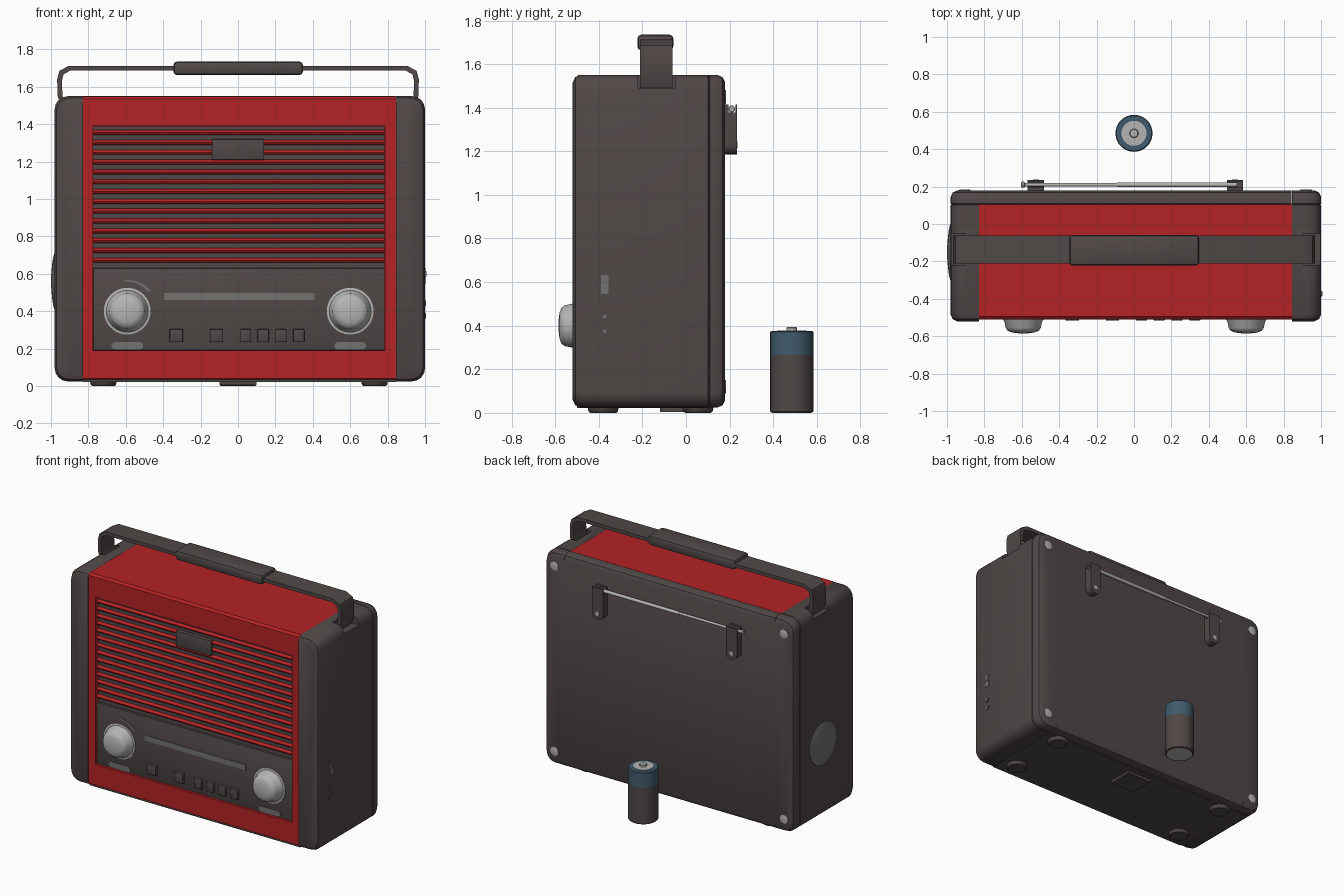
import bpy, bmesh
from math import sin, cos, pi, radians
from mathutils import Vector

default = bpy.data.objects.get("Cube")
if default:
    bpy.data.objects.remove(default, do_unlink=True)


def material(name, r, g, b):
    m = bpy.data.materials.new(name)
    m.use_nodes = True
    m.diffuse_color = (r, g, b, 1)
    node = next(n for n in m.node_tree.nodes if n.type == 'BSDF_PRINCIPLED')
    node.inputs["Base Color"].default_value = (r, g, b, 1)
    return m


DARK = material("dark warm grey", 0.08, 0.065, 0.063)
RED = material("red", 0.46, 0.016, 0.018)
SILVER = material("silver", 0.46, 0.46, 0.45)
GREY = material("mid grey", 0.17, 0.17, 0.165)
BLUE = material("slate blue", 0.052, 0.105, 0.15)
parts = []


def loft(name, rings, mat):
    """Skin a list of matching point rings and cap both ends."""
    bm = bmesh.new()
    loops = [[bm.verts.new(p) for p in ring] for ring in rings]
    n = len(loops[0])
    for a, b in zip(loops, loops[1:]):
        for i in range(n):
            j = (i + 1) % n
            bm.faces.new((a[i], a[j], b[j], b[i]))
    bm.faces.new(loops[0])
    bm.faces.new(loops[-1])
    bmesh.ops.recalc_face_normals(bm, faces=bm.faces)
    mesh = bpy.data.meshes.new(name)
    bm.to_mesh(mesh)
    bm.free()
    ob = bpy.data.objects.new(name, mesh)
    bpy.context.collection.objects.link(ob)
    mesh.materials.append(mat)
    parts.append(ob)
    return ob


def apply(ob, mod):
    bpy.context.view_layer.objects.active = ob
    bpy.ops.object.modifier_apply(modifier=mod.name)


def box(name, x0, x1, y0, y1, z0, z1, mat, bevel=0.0, segments=2):
    ob = loft(name, [[(x, y0, z0), (x, y1, z0), (x, y1, z1), (x, y0, z1)] for x in (x0, x1)], mat)
    if bevel:
        mod = ob.modifiers.new("bevel", 'BEVEL')
        mod.width, mod.segments = bevel, segments
        apply(ob, mod)
    return ob


def cut(ob, *bounds):
    """Carve a box shaped recess."""
    cutter = box("cutter", *bounds, DARK)
    cutter.hide_render = True
    mod = ob.modifiers.new("cut", 'BOOLEAN')
    mod.operation, mod.solver, mod.object = 'DIFFERENCE', 'EXACT', cutter
    apply(ob, mod)
    parts.remove(cutter)
    bpy.data.objects.remove(cutter, do_unlink=True)


def lathe(name, centre, direction, profile, mat, n=32):
    """Turn (radius, height) pairs around an axis direction."""
    q = Vector(direction).to_track_quat('Z', 'Y')
    rings = [[Vector(centre) + q @ Vector((r * cos(2 * pi * k / n), r * sin(2 * pi * k / n), h))
              for k in range(n)] for r, h in profile]
    return loft(name, rings, mat)


def slab(name, outline, y0, y1, mat):
    """Extrude an x-z outline through y."""
    return loft(name, [[(x, y, z) for x, z in outline] for y in (y0, y1)], mat)


LEFT, RIGHT, BOTTOM, TOP = 0.845, -0.83, 0.025, 1.55
FRONT, SEAM, BACK = -0.52, 0.105, 0.18
BACK_ROUND = [(SEAM, 0.004), (SEAM + 0.004, 0), (BACK - 0.035, 0), (BACK - 0.012, 0.01), (BACK, 0.035)]


# Side cheeks, each in a main part and a back column
def cheek_ring(inner, outer, y, inset, radius=0.07):
    s = 1 if outer > inner else -1
    xo, zb, zt = outer - s * inset, BOTTOM + inset, TOP - inset
    arc = [i * pi / 8 for i in range(5)]
    lower = [(xo - s * radius * (1 - sin(a)), zb + radius * (1 - cos(a))) for a in arc]
    upper = [(xo - s * radius * (1 - cos(a)), zt - radius * (1 - sin(a))) for a in arc]
    return [(x, y, z) for x, z in [(inner, zb)] + lower + upper + [(inner, zt)]]


for side, inner, outer in (("left", LEFT, 1.0), ("right", RIGHT, -0.98)):
    s = 1 if outer > 0 else -1
    steps = [(FRONT, 0.035), (FRONT + 0.012, 0.01), (FRONT + 0.035, 0), (SEAM - 0.004, 0), (SEAM, 0.004)]
    cheek = loft(side + "_cheek", [cheek_ring(inner, outer, *p) for p in steps], DARK)
    cut(cheek, *sorted((s * 0.905, s * 1.1)), -0.22, -0.05, 1.49, 1.7)
    loft(side + "_back_column", [cheek_ring(inner, outer, *p) for p in BACK_ROUND], DARK)
    for z in (0.12, 1.45):
        lathe("back_screw", (inner + s * 0.075, BACK - 0.002, z), (0, 1, 0),
              [(0.032, 0), (0.032, 0.004), (0.026, 0.006)], SILVER, 20)

# Back panel and underside
loft("back_panel", [[(x, y, BOTTOM + i) for y, i in BACK_ROUND] +
                    [(x, y, TOP - i) for y, i in reversed(BACK_ROUND)]
                    for x in (RIGHT + 0.002, LEFT - 0.002)], DARK)
box("underside", RIGHT, LEFT, -0.5, SEAM, BOTTOM - 0.002, 0.035, DARK)
for x in (-0.72, 0.73):
    for y in (-0.38, 0.055):
        lathe("foot", (x, y, 0), (0, 0, 1), [(0.06, 0), (0.068, 0.008), (0.072, 0.03)], DARK, 24)
box("battery_hatch_tab", -0.1, 0.1, -0.12, 0.06, 0.005, 0.03, DARK)

# Red shell with a front recess
yz = [(-0.49, 0.028), (-0.51, 0.04), (-0.51, 1.535), (-0.495, TOP - 0.001), (SEAM, TOP - 0.001), (SEAM, 0.028)]
shell = loft("red_shell", [[(x, y, z) for y, z in yz] for x in (RIGHT, LEFT)], RED)
cut(shell, -0.775, 0.785, -0.6, -0.47, 0.19, 1.39)

# Grille with half round slats
box("grille_back", -0.774, 0.784, -0.48, -0.465, 0.6, 1.389, DARK)
for i in range(14):
    z = 1.355 - i * 0.0525
    arc = [(-0.478 - 0.02 * sin(k * pi / 6), z + 0.0135 * cos(k * pi / 6)) for k in range(7)]
    loft("grille_slat", [[(x, y, h) for y, h in arc] for x in (-0.774, 0.784)], RED)
box("grille_badge", -0.14, 0.14, -0.508, -0.475, 1.21, 1.32, DARK, 0.004)

# Control panel
PANEL = -0.495
box("control_panel", -0.774, 0.784, PANEL, -0.465, 0.191, 0.63, DARK, 0.003)
box("tuning_scale", -0.395, 0.41, PANEL - 0.004, PANEL + 0.004, 0.46, 0.498, GREY)
for x, w in ((-0.33, 0.036), (-0.115, 0.036), (0.04, 0.03), (0.135, 0.03), (0.23, 0.03), (0.325, 0.03)):
    box("push_button", x - w, x + w, PANEL - 0.022, PANEL + 0.01, 0.235, 0.305, DARK, 0.005)

# Knobs with rings and scale marks
for x in (-0.592, 0.6):
    lathe("knob_ring", (x, PANEL, 0.4), (0, -1, 0), [(0.125, -0.004), (0.125, 0.005), (0.12, 0.007)], SILVER, 48)
    lathe("knob", (x, PANEL, 0.4), (0, -1, 0),
          [(0.113, 0), (0.111, 0.012), (0.1, 0.028), (0.094, 0.06), (0.083, 0.076),
           (0.06, 0.085), (0.03, 0.089), (0.002, 0.09)], SILVER, 48)
    mark = [(x + 0.065 * c + 0.02 * cos(a), 0.215 + 0.02 * sin(a))
            for c, start in ((1, -90), (-1, 90))
            for a in (radians(start + 30 * k) for k in range(7))]
    slab("knob_mark", mark, PANEL - 0.003, PANEL + 0.003, GREY)
angles = [radians(42 + 6 * k) for k in range(10)]
arc = [(0.168, a) for a in angles] + [(0.152 + 0.001 * k, a) for k, a in reversed(list(enumerate(angles)))]
slab("volume_arc", [(-0.592 + r * cos(a), 0.4 + r * sin(a)) for r, a in arc], PANEL - 0.003, PANEL + 0.003, GREY)

# Carrying handle
outer = [(0.945, 1.492), (0.964, 1.55), (0.967, 1.64), (0.955, 1.685), (0.905, 1.712)]
inner = [(0.918, 1.492), (0.938, 1.55), (0.942, 1.63), (0.932, 1.668), (0.895, 1.687)]
flip = lambda pts: [(-x, z) for x, z in pts]
slab("handle_strap", outer + flip(outer[::-1]) + flip(inner) + inner[::-1], -0.21, -0.062, DARK)
box("handle_grip", -0.345, 0.347, -0.223, -0.058, 1.663, 1.735, DARK, 0.018)

# Side controls
lathe("tuning_wheel", (-0.975, -0.15, 0.56), (-1, 0, 0),
      [(0.155, 0), (0.15, 0.007), (0.125, 0.014), (0.08, 0.02), (0.03, 0.024), (0.002, 0.025)], GREY, 40)
box("side_switch", 0.99, 1.003, -0.39, -0.356, 0.545, 0.632, GREY)
box("side_switch_slider", 0.99, 1.008, -0.386, -0.36, 0.585, 0.615, GREY)
for z in (0.442, 0.375):
    lathe("side_socket", (0.995, -0.373, z), (1, 0, 0), [(0.017, 0), (0.017, 0.008), (0.011, 0.008)], DARK, 16)
    lathe("socket_contact", (0.995, -0.373, z), (1, 0, 0), [(0.009, 0), (0.009, 0.009)], GREY, 12)

# Folding antenna on two clips
for x in (-0.525, 0.54):
    base = [(x + 0.044 * cos(pi + k * pi / 10), 1.23 + 0.044 * sin(pi + k * pi / 10)) for k in range(11)]
    clip = slab("antenna_clip", base + [(x + 0.044, 1.415), (x - 0.044, 1.415)], BACK - 0.002, 0.235, DARK)
    cut(clip, x - 0.1, x + 0.1, 0.194, 0.226, 1.378, 1.5)
    lathe("clip_screw", (x, 0.234, 1.23), (0, 1, 0), [(0.016, 0), (0.016, 0.003)], SILVER, 16)
lathe("antenna_rod", (-0.59, 0.21, 1.394), (1, 0, 0), [(0.009, 0), (0.009, 0.5), (0.012, 0.5), (0.012, 1.14)], SILVER, 16)
lathe("antenna_tip", (-0.605, 0.21, 1.394), (1, 0, 0), [(0.01, 0), (0.016, 0.005), (0.016, 0.018), (0.01, 0.022)], SILVER, 16)

# Loose battery
B = (0, 0.485, 0)
lathe("battery_body", B, (0, 0, 1), [(0.094, 0.001), (0.099, 0.006), (0.099, 0.265)], DARK)
lathe("battery_band", B, (0, 0, 1), [(0.099, 0.265), (0.099, 0.37), (0.094, 0.376)], BLUE)
lathe("battery_top", B, (0, 0, 1), [(0.067, 0.37), (0.067, 0.379)], SILVER)
lathe("battery_terminal", B, (0, 0, 1), [(0.024, 0.375), (0.024, 0.39), (0.02, 0.394)], SILVER)
lathe("battery_base", B, (0, 0, 1), [(0.088, 0), (0.088, 0.005)], SILVER)

# Smooth the round parts, keep hard edges
bpy.ops.object.select_all(action='DESELECT')
for ob in parts:
    ob.select_set(True)
bpy.context.view_layer.objects.active = parts[0]
bpy.ops.object.shade_smooth_by_angle(angle=radians(35))
